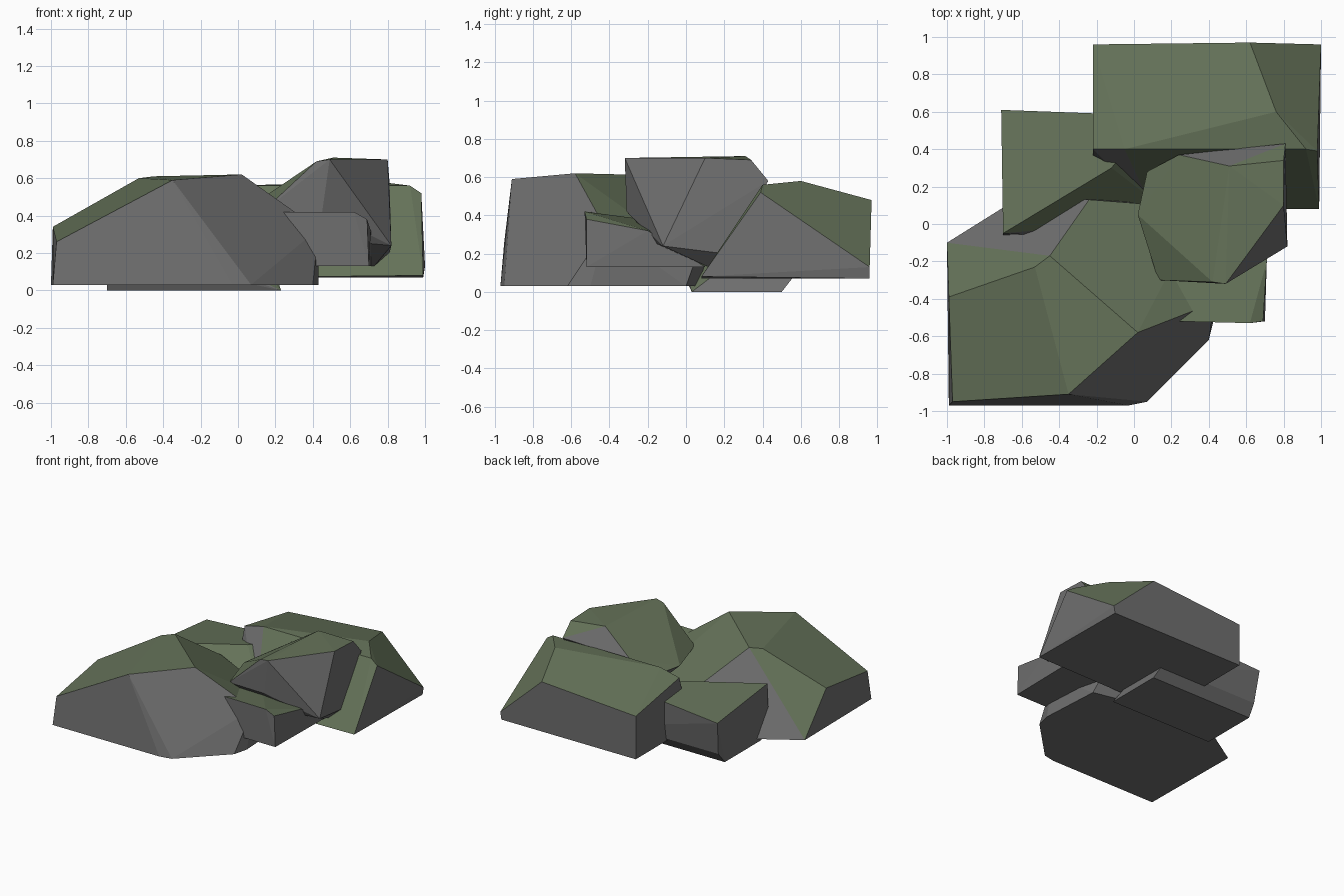
import bpy, bmesh
from math import radians


def make_mat(name, rgb):
    m = bpy.data.materials.new(name)
    m.diffuse_color = (*rgb, 1)
    return m


STONE = make_mat("stone", (0.16, 0.16, 0.16))
MOSS = make_mat("moss", (0.13, 0.17, 0.10))


def rock(name, corners):
    """Faceted boulder: convex hull of its corner points, moss on upward faces."""
    bm = bmesh.new()
    for c in corners:
        bm.verts.new(c)
    bmesh.ops.convex_hull(bm, input=bm.verts[:])
    loose = [v for v in bm.verts if not v.link_faces]
    bmesh.ops.delete(bm, geom=loose, context='VERTS')
    bmesh.ops.dissolve_limit(bm, angle_limit=radians(4),
                             verts=bm.verts[:], edges=bm.edges[:])
    bmesh.ops.recalc_face_normals(bm, faces=bm.faces[:])
    for f in bm.faces:
        f.normal_update()
        f.material_index = 1 if f.normal.z > 0.55 else 0
    me = bpy.data.meshes.new(name)
    bm.to_mesh(me)
    bm.free()
    me.materials.append(STONE)
    me.materials.append(MOSS)
    ob = bpy.data.objects.new(name, me)
    bpy.context.collection.objects.link(ob)
    return ob


# Large boulder at the front left
rock("front_left_boulder", [
    (-.99, -.97, .03), (-.97, -.95, .26), (-.03, -.97, .03), (.07, -.95, .03),
    (.40, -.62, .03), (.43, -.50, .03), (.43, -.42, .33), (.40, 0, .03),
    (.35, .05, .17), (-.24, .15, .03), (-.24, .13, .38), (.02, .11, .28),
    (-.60, .15, .03), (-1, -.10, .03), (-.99, -.39, .34), (-.53, -.23, .60),
    (-.45, -.17, .61), (-.35, -.91, .59), (.02, -.58, .62)])

# Low block at the back left, undercut at the rear
rock("back_left_block", [
    (-.71, .61, .36), (-.38, .60, .39), (.10, .58, .42), (-.70, -.05, .43),
    (-.12, .30, .43), (-.50, -.06, .25), (-.70, -.06, .20), (.20, .25, .10),
    (-.69, .57, .09), (.20, .57, .09), (-.70, .50, 0), (.23, .50, 0),
    (.23, .03, 0), (-.70, .03, 0)])

# Large boulder at the back right
rock("back_right_boulder", [
    (-.22, .96, .42), (.62, .97, .48), (.76, .60, .58), (.98, .39, .52),
    (-.22, .40, .52), (-.05, .40, .56), (.92, .40, .56), (1, .96, .13),
    (.99, .96, .07), (.99, .08, .08), (-.22, .30, .20), (-.22, .30, .07),
    (-.22, .96, .07), (.10, .08, .07)])

# Tilted boulder resting on the others
rock("top_boulder", [
    (.02, .05, .42), (.07, .28, .42), (.24, .37, .53), (.51, .31, .71),
    (.80, .34, .69), (.81, .43, .58), (.80, .10, .70), (.49, -.32, .70),
    (.42, -.31, .69), (.13, -.30, .42), (.45, -.31, .42), (.82, -.12, .24),
    (.71, -.15, .25), (.72, .14, .12), (.81, .20, .20), (.30, .10, .15),
    (.20, -.20, .30)])

# Small slab wedged at the front right
rock("front_right_slab", [
    (.22, -.52, .42), (.62, -.53, .42), (.69, -.52, .38), (.70, -.52, .13),
    (.24, -.52, .13), (.71, -.20, .32), (.71, .10, .13), (.20, .10, .13),
    (.20, 0, .35)])
